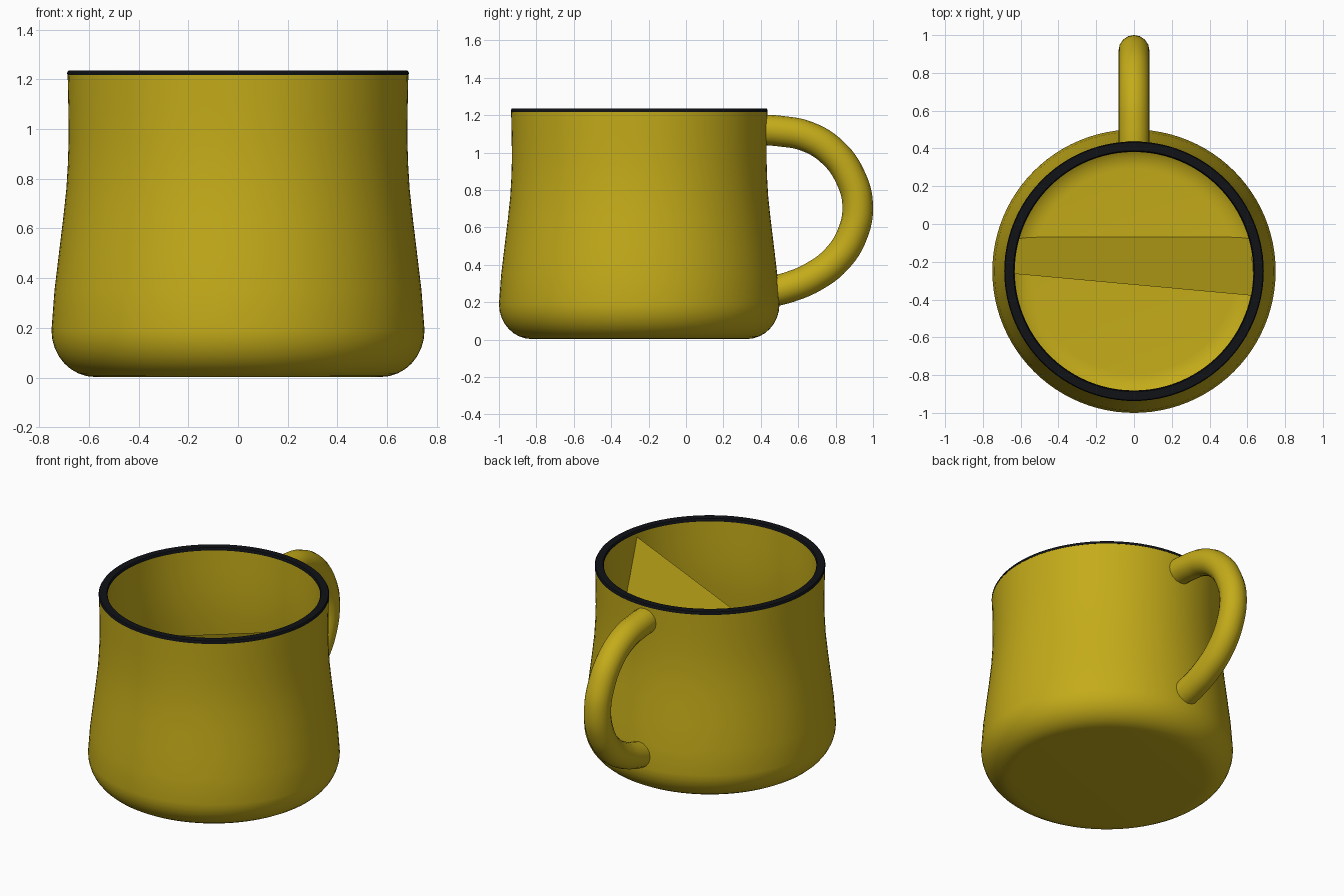
import bpy, bmesh, math

if "Cube" in bpy.data.objects:
    bpy.data.objects.remove(bpy.data.objects["Cube"])

CY = -0.25  # body axis
SEG = 96


def material(name, rgb):
    m = bpy.data.materials.new(name)
    m.diffuse_color = (*rgb, 1)
    m.use_nodes = True
    m.node_tree.nodes["Principled BSDF"].inputs["Base Color"].default_value = m.diffuse_color
    return m


def smooth(ob, angle=40):
    bpy.ops.object.select_all(action='DESELECT')
    ob.select_set(True)
    bpy.context.view_layer.objects.active = ob
    bpy.ops.object.shade_smooth_by_angle(angle=math.radians(angle))


def mesh_object(name, bm, mat):
    me = bpy.data.meshes.new(name)
    bm.to_mesh(me)
    bm.free()
    ob = bpy.data.objects.new(name, me)
    bpy.context.collection.objects.link(ob)
    me.materials.append(mat)
    return ob


def lathe(name, profile, mat, closed=False):
    bm = bmesh.new()
    vs = [bm.verts.new((r, 0, z)) for r, z in profile]
    pairs = list(zip(vs, vs[1:])) + ([(vs[-1], vs[0])] if closed else [])
    es = [bm.edges.new(p) for p in pairs]
    bmesh.ops.spin(bm, geom=vs + es, cent=(0, 0, 0), axis=(0, 0, 1),
                   angle=2 * math.pi, steps=SEG)
    bmesh.ops.remove_doubles(bm, verts=bm.verts, dist=1e-5)
    bmesh.ops.recalc_face_normals(bm, faces=bm.faces)
    ob = mesh_object(name, bm, mat)
    ob.location.y = CY
    smooth(ob)
    return ob


yellow = material("mustard", (0.55, 0.41, 0.01))
black = material("black", (0.005, 0.006, 0.008))

# Body: outer wall, then inner wall and floor
def corner(r0, z0, a, b, n=8):
    return [(r0 + a * math.sin(t * math.pi / 2 / n), z0 + b - b * math.cos(t * math.pi / 2 / n))
            for t in range(n + 1)]

wall = [(.738, .35), (.72, .5), (.703, .64), (.69, .76), (.684, .86),
        (.681, .96), (.682, 1.08), (.685, 1.22)]
outer = [(0, .003)] + corner(.575, .003, .175, .187) + wall
inner = [(r - .05, z) for r, z in reversed(wall)] + corner(.54, .06, .155, .14)[::-1] + [(0, .06)]
lathe("mug_body", outer + inner, yellow)

# Dark rim band
lathe("rim", [(.634, 1.217), (.686, 1.217), (.687, 1.226), (.682, 1.235),
              (.638, 1.235), (.633, 1.226)], black, closed=True)

# Slanted sheet inside the mug
bm = bmesh.new()
bm.faces.new([bm.verts.new(p) for p in ((-.62, -.07, .06), (.62, -.07, .06),
                                        (.635, -.38, 1.2), (-.675, -.26, .76))])
mesh_object("inner_sheet", bm, yellow)

# Handle: round tube swept along a loop
path = [(.38, 1.122), (.5, 1.115), (.65, 1.085), (.785, 1.0), (.878, .87), (.918, .72),
        (.888, .56), (.805, .43), (.68, .335), (.55, .28), (.43, .25)]
cu = bpy.data.curves.new("handle", 'CURVE')
cu.dimensions = '3D'
cu.bevel_depth = .082
cu.bevel_resolution = 6
cu.use_fill_caps = True
cu.resolution_u = 6
sp = cu.splines.new('BEZIER')
sp.bezier_points.add(len(path) - 1)
for bp, (y, z) in zip(sp.bezier_points, path):
    bp.co = (0, y, z)
    bp.handle_left_type = bp.handle_right_type = 'AUTO'
handle = bpy.data.objects.new("handle", cu)
bpy.context.collection.objects.link(handle)
bpy.context.view_layer.objects.active = handle
handle.select_set(True)
for o in bpy.context.selected_objects:
    o.select_set(o == handle)
bpy.ops.object.convert(target='MESH')
handle = bpy.context.view_layer.objects.active
handle.name = "handle"
handle.data.materials.clear()
handle.data.materials.append(yellow)
# keep the tube ends inside the mug wall
bm = bmesh.new()
bm.from_mesh(handle.data)
for v in bm.verts:
    lo = (.41 if v.co.z > .7 else .45)
    v.co.y = max(v.co.y, lo)
bm.to_mesh(handle.data)
bm.free()
smooth(handle, 50)
